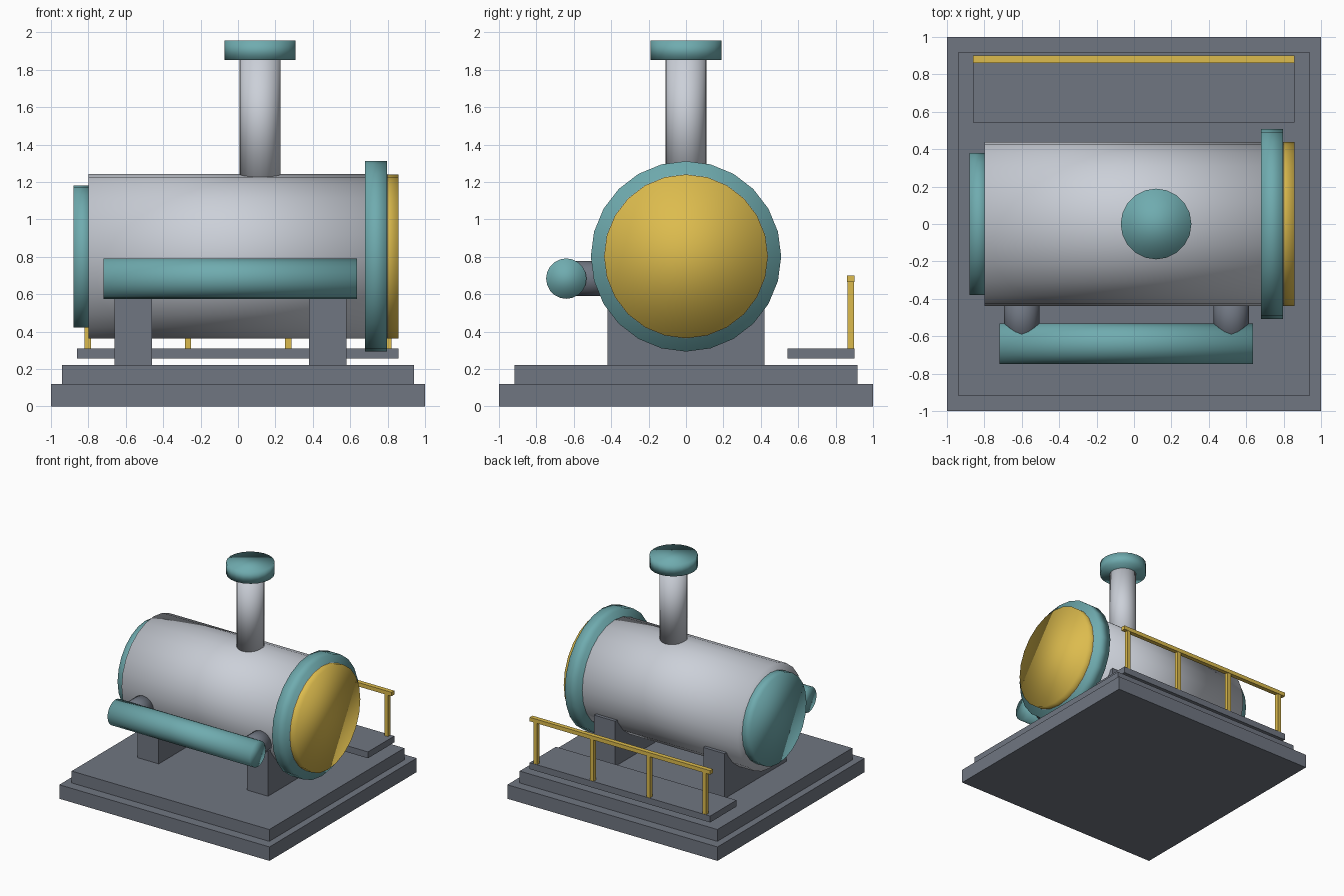
import bpy
import math
from mathutils import Vector

cube = bpy.data.objects.get("Cube")
if cube:
    bpy.data.objects.remove(cube, do_unlink=True)


def make_material(name, rgb):
    mat = bpy.data.materials.new(name)
    mat.use_nodes = True
    color = (*rgb, 1.0)
    mat.diffuse_color = color
    mat.node_tree.nodes["Principled BSDF"].inputs["Base Color"].default_value = color
    return mat


SLATE = make_material("slate grey", (0.16, 0.18, 0.22))
SILVER = make_material("pale silver", (0.60, 0.63, 0.69))
TEAL = make_material("teal", (0.16, 0.41, 0.43))
YELLOW = make_material("mustard yellow", (0.72, 0.50, 0.075))


def box(name, low, high, mat):
    """Flat-sided block between two opposite corners."""
    low, high = Vector(low), Vector(high)
    bpy.ops.mesh.primitive_cube_add(size=1, location=(low + high) / 2)
    obj = bpy.context.object
    obj.name = name
    obj.scale = high - low
    bpy.ops.object.transform_apply(location=False, rotation=False, scale=True)
    obj.data.materials.append(mat)
    return obj


def cylinder(name, start, end, radius, mat, sides=24):
    """Fully smooth-shaded cylinder running between two points."""
    start, end = Vector(start), Vector(end)
    axis = end - start
    turn = {"x": (0, math.pi / 2, 0), "y": (math.pi / 2, 0, 0), "z": (0, 0, 0)}
    key = max("xyz", key=lambda a: abs(getattr(axis, a)))
    bpy.ops.mesh.primitive_cylinder_add(
        vertices=sides, radius=radius, depth=axis.length,
        location=(start + end) / 2, rotation=turn[key])
    obj = bpy.context.object
    obj.name = name
    bpy.ops.object.shade_smooth()
    obj.data.materials.append(mat)
    return obj


# Stepped base
box("base_slab", (-1, -1, 0), (1, 1, 0.12), SLATE)
box("base_step", (-0.94, -0.917, 0.12), (0.94, 0.917, 0.222), SLATE)

# Boiler drum with its end discs and collar
AXIS_Z = 0.802
cylinder("boiler_drum", (-0.8, 0, AXIS_Z), (0.8, 0, AXIS_Z), 0.439, SILVER)
cylinder("right_end_cap", (-0.88, 0, AXIS_Z), (-0.78, 0, AXIS_Z), 0.38, TEAL)
cylinder("left_collar", (0.68, 0, AXIS_Z), (0.797, 0, AXIS_Z), 0.509, TEAL)
cylinder("left_end_door", (0.74, 0, AXIS_Z), (0.857, 0, AXIS_Z), 0.438, YELLOW)

# Chimney
cylinder("chimney", (0.118, 0, 1.2), (0.118, 0, 1.87), 0.109, SILVER, 20)
cylinder("chimney_cap", (0.118, 0, 1.853), (0.118, 0, 1.955), 0.189, TEAL, 20)

# Saddles under the drum, and pipes joining it to the side tank
MID_X = -0.04
for side, label in ((-1, "right"), (1, "left")):
    leg_x = MID_X + side * 0.52
    box(label + "_saddle", (leg_x - 0.1, -0.42, 0.222), (leg_x + 0.1, 0.42, 0.61), SLATE)
    pipe_x = MID_X + side * 0.56
    cylinder(label + "_pipe", (pipe_x, -0.64, 0.683), (pipe_x, -0.36, 0.683), 0.094, SLATE, 16)

# Side tank
cylinder("side_tank", (-0.718, -0.64, 0.683), (0.637, -0.64, 0.683), 0.108, TEAL, 20)

# Rear walkway with railing
box("walkway", (-0.86, 0.542, 0.255), (0.857, 0.9, 0.31), SLATE)
box("handrail", (-0.86, 0.862, 0.666), (0.857, 0.9, 0.7), YELLOW)
for i in range(4):
    x = -0.803 + i * 0.536
    box("rail_post_%d" % (i + 1), (x - 0.017, 0.863, 0.31), (x + 0.017, 0.897, 0.666), YELLOW)
